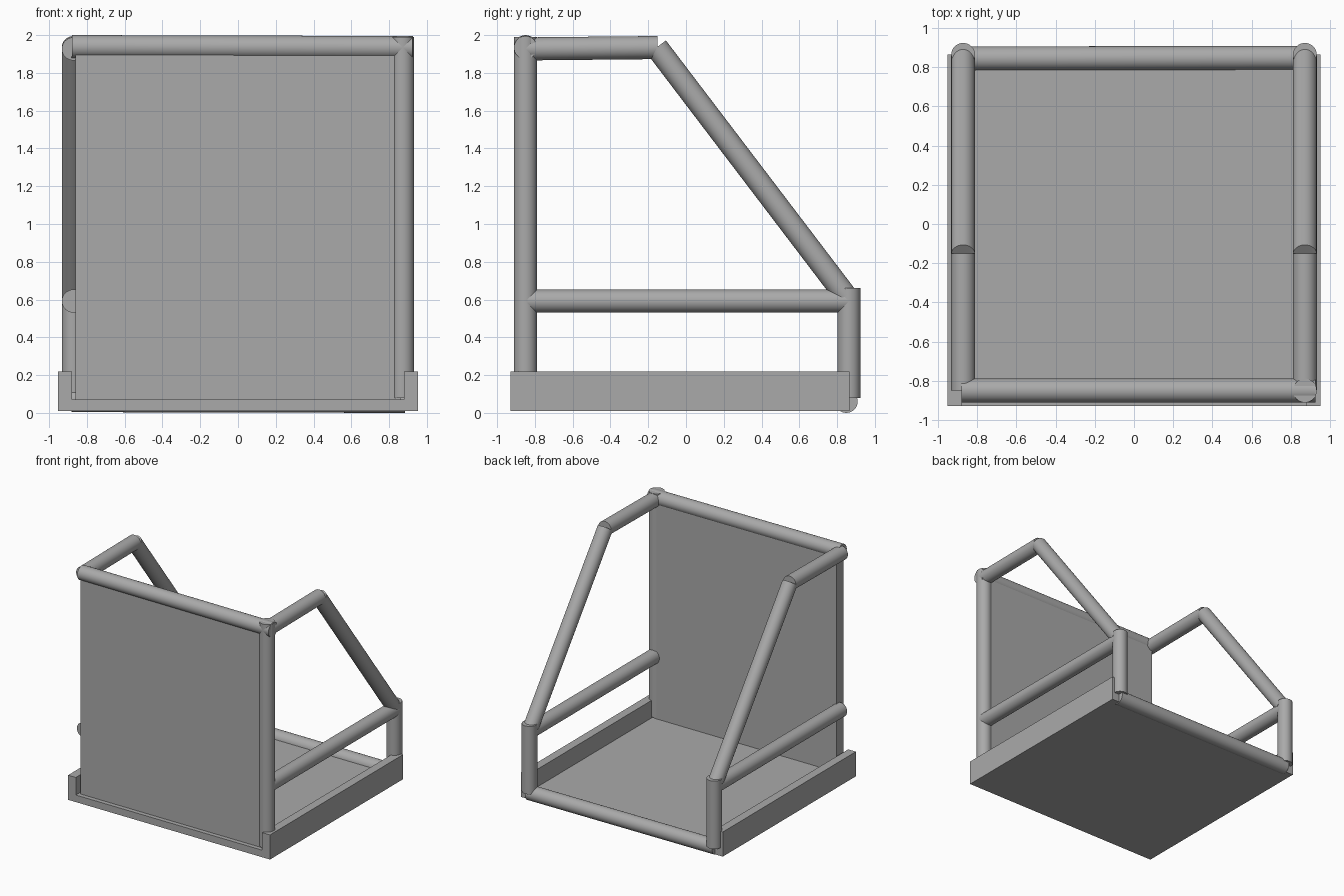
import bpy
from mathutils import Vector

if "Cube" in bpy.data.objects:
    bpy.data.objects.remove(bpy.data.objects["Cube"])

R = 0.061          # tube radius
X = 0.872          # tube frame half width
FRONT, BACK = -0.85, 0.863

grey = bpy.data.materials.new("plain grey")
grey.diffuse_color = (0.4, 0.4, 0.4, 1)
grey.use_nodes = True
grey.node_tree.nodes["Principled BSDF"].inputs["Base Color"].default_value = grey.diffuse_color


def box(name, lo, hi):
    lo, hi = Vector(lo), Vector(hi)
    bpy.ops.mesh.primitive_cube_add(size=1, location=(lo + hi) / 2)
    ob = bpy.context.object
    ob.name = name
    ob.scale = hi - lo
    bpy.ops.object.transform_apply(location=False, rotation=False, scale=True)
    ob.data.materials.append(grey)


def tube(name, a, b, r=R):
    a, b = Vector(a), Vector(b)
    d = b - a
    bpy.ops.mesh.primitive_cylinder_add(vertices=32, radius=r, depth=d.length,
                                        location=(a + b) / 2)
    ob = bpy.context.object
    ob.name = name
    ob.rotation_euler = d.to_track_quat('Z', 'Y').to_euler()
    ob.data.materials.append(grey)
    bpy.ops.object.shade_smooth_by_angle(angle=0.6)


# Tray: floor with a curb on each side
box("tray_floor", (-0.9, -0.93, 0.01), (0.9, 0.865, 0.07))
for side, s in (("left", -1), ("right", 1)):
    x0, x1 = sorted((s * 0.88, s * 0.953))
    box(side + "_curb", (x0, -0.93, 0.01), (x1, 0.865, 0.22))

# Front wall panel
box("front_panel", (-0.86, -0.893, 0.07), (0.86, -0.80, 1.92))

# Side frames
for side, s in (("left", -1), ("right", 1)):
    x = s * X
    tube(side + "_back_post", (x, BACK, 0.08), (x, BACK, 0.66))
    tube(side + "_low_rail", (x, -0.84, 0.592), (x, BACK, 0.592))
    tube(side + "_top_rail", (x, FRONT, 1.927), (x, -0.15, 1.934))
    tube(side + "_brace", (x, -0.155, 1.935), (x, 0.845, 0.62))

# The only front post is on the right
tube("front_post", (X, FRONT, 0.08), (X, FRONT, 1.99))

# Cross bars
tube("top_cross_bar", (-0.88, FRONT, 1.939), (0.925, FRONT, 1.934))
tube("bottom_cross_bar", (-0.88, 0.845, 0.065), (0.885, 0.848, 0.061))
